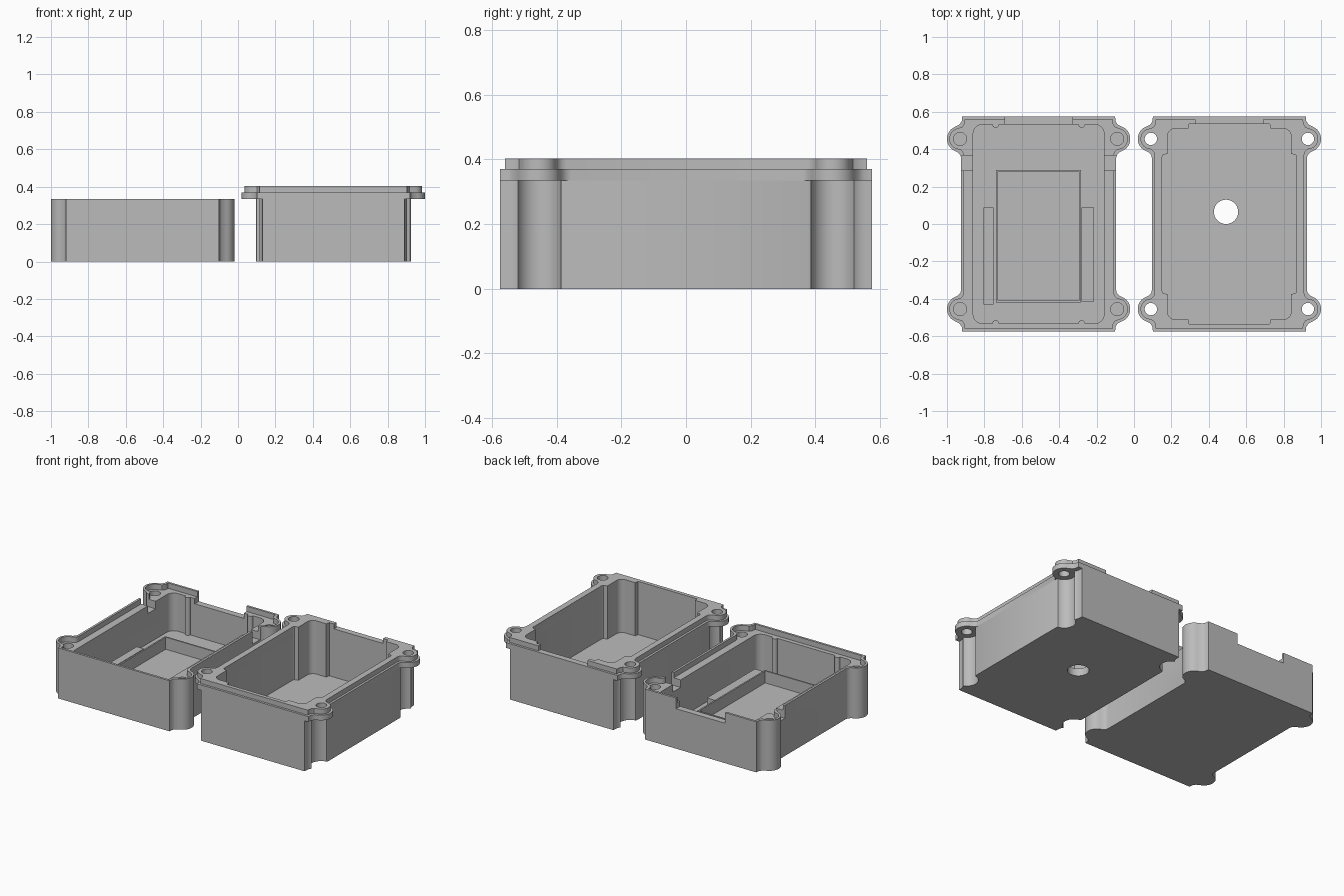
import bpy, bmesh
from math import sin, cos, radians

cube = bpy.data.objects.get("Cube")
if cube:
    bpy.data.objects.remove(cube, do_unlink=True)

GREY = (0.5, 0.5, 0.5, 1)
mat = bpy.data.materials.new("grey plastic")
mat.use_nodes = True
mat.diffuse_color = GREY
mat.node_tree.nodes["Principled BSDF"].inputs["Base Color"].default_value = GREY

BASE_X, LID_X = -0.51, 0.51       # centres of the two shells
SCREW_X, SCREW_Y = 0.42, 0.455    # screw positions from a shell centre
SIDE, END = 0.415, 0.575          # half width and half length


def prism(name, pts, z0, z1, cx=0.0, cy=0.0):
    """Extrude a flat outline between two heights."""
    bm = bmesh.new()
    face = bm.faces.new([bm.verts.new((x + cx, y + cy, z0)) for x, y in pts])
    top = bmesh.ops.extrude_face_region(bm, geom=[face])["geom"]
    for v in top:
        if isinstance(v, bmesh.types.BMVert):
            v.co.z = z1
    bmesh.ops.recalc_face_normals(bm, faces=bm.faces)
    mesh = bpy.data.meshes.new(name)
    bm.to_mesh(mesh)
    bm.free()
    mesh.materials.append(mat)
    ob = bpy.data.objects.new(name, mesh)
    bpy.context.collection.objects.link(ob)
    return ob


def arc(cx, cy, r, a0, a1, n):
    return [(cx + r * cos(radians(a0 + (a1 - a0) * i / n)),
             cy + r * sin(radians(a0 + (a1 - a0) * i / n))) for i in range(n + 1)]


def rect(x0, x1, y0, y1):
    return [(x0, y0), (x1, y0), (x1, y1), (x0, y1)]


def circle(r, n=32):
    return arc(0, 0, r, 0, 360, n)[:-1]


def four_way(q):
    """Mirror a quarter outline, running from the +x side to the +y end."""
    half = q + [(-x, y) for x, y in reversed(q)]
    return half + [(-x, -y) for x, y in half]


def cut(ob, *cutters):
    for c in cutters:
        c.hide_render = True
        mod = ob.modifiers.new("cut", 'BOOLEAN')
        mod.operation = 'DIFFERENCE'
        mod.solver = 'EXACT'
        mod.object = c
        bpy.context.view_layer.objects.active = ob
        bpy.ops.object.modifier_apply(modifier=mod.name)
        bpy.data.objects.remove(c, do_unlink=True)


def smooth(ob):
    bpy.ops.object.select_all(action='DESELECT')
    ob.select_set(True)
    bpy.context.view_layer.objects.active = ob
    bpy.ops.object.shade_smooth_by_angle(angle=radians(35))


def screw_holes(cx, r, z0, z1):
    return [prism("screw_cutter", circle(r), z0, z1, cx + sx * SCREW_X, sy * SCREW_Y)
            for sx in (-1, 1) for sy in (-1, 1)]


def eared(off=0.0):
    """Shell outline with a rounded ear around each screw."""
    s = SIDE - off
    return four_way([(s, 0.355 + off), (s + 0.004, 0.37 + off), (s + 0.018, 0.384 + off)]
                    + arc(SCREW_X, SCREW_Y, 0.07 - off, -65, 65, 14)
                    + [(s + 0.008, 0.532 - off), (s - 0.004, 0.55 - off), (s - 0.006, END - off)])


# Outline of the lid walls, with a hollow beside each screw
hollowed = four_way([(SIDE, 0.375), (SIDE - 0.004, 0.386)]
                    + arc(SCREW_X, SCREW_Y, 0.07, 262, 112, 16)
                    + [(0.386, 0.53), (0.381, 0.55), (0.38, END)])

# Outlines of the two cavities
lid_cavity = four_way([(0.36, 0.36), (0.355, 0.37), (0.33, 0.375)]
                      + arc(0.29, 0.47, 0.04, 0, 90, 8)
                      + [(0.22, 0.51), (0.215, 0.535)])
base_cavity = four_way(arc(0.3, 0.482, 0.05, 0, 90, 8)
                       + arc(0.23, 0.532, 0.018, 360, 180, 8))

# ---- Base shell ----
base = prism("base_shell", eared(), 0, 0.335, BASE_X)
cut(base,
    prism("rim_cutter", eared(0.015), 0.30, 0.4, BASE_X),
    prism("cavity_cutter", base_cavity, 0.05, 0.4, BASE_X),
    *screw_holes(BASE_X, 0.035, 0.06, 0.4),
    prism("cable_cutter", rect(-0.18, 0.18, 0.5, 0.6), 0.265, 0.4, BASE_X),
    *[prism("slot_cutter", rect(sx * 0.39 - 0.05, sx * 0.39 + 0.05, 0.285, 0.365),
            0.25, 0.4, BASE_X) for sx in (-1, 1)])
smooth(base)

# Raised frame and side ribs on the base floor
frame = prism("floor_frame", rect(-0.737, -0.284, -0.42, 0.29), 0.045, 0.13)
cut(frame, prism("frame_cutter", rect(-0.727, -0.294, -0.41, 0.28), 0, 0.2))
prism("left_rib", rect(-0.28, -0.215, -0.415, 0.088), 0.045, 0.12)
prism("right_rib", rect(-0.805, -0.752, -0.43, 0.088), 0.045, 0.12)

# ---- Lid shell: walls, eared flange and stepped lip ----
body = prism("lid_body", hollowed, 0, 0.335, LID_X)
cut(body,
    prism("cavity_cutter", lid_cavity, 0.05, 0.5, LID_X),
    prism("port_cutter", circle(0.065, 40), -0.1, 0.2, 0.492, 0.065))

flange = prism("lid_flange", eared(), 0.335, 0.37, LID_X)
lip = prism("lid_lip", eared(0.015), 0.37, 0.403, LID_X)
for ob in (flange, lip):
    cut(ob, prism("cavity_cutter", lid_cavity, 0.05, 0.5, LID_X),
        *screw_holes(LID_X, 0.033, 0.2, 0.5))
cut(lip, prism("gap_cutter", rect(-0.18, 0.18, 0.52, 0.6), 0.3, 0.5, LID_X))
for ob in (body, flange, lip):
    smooth(ob)
